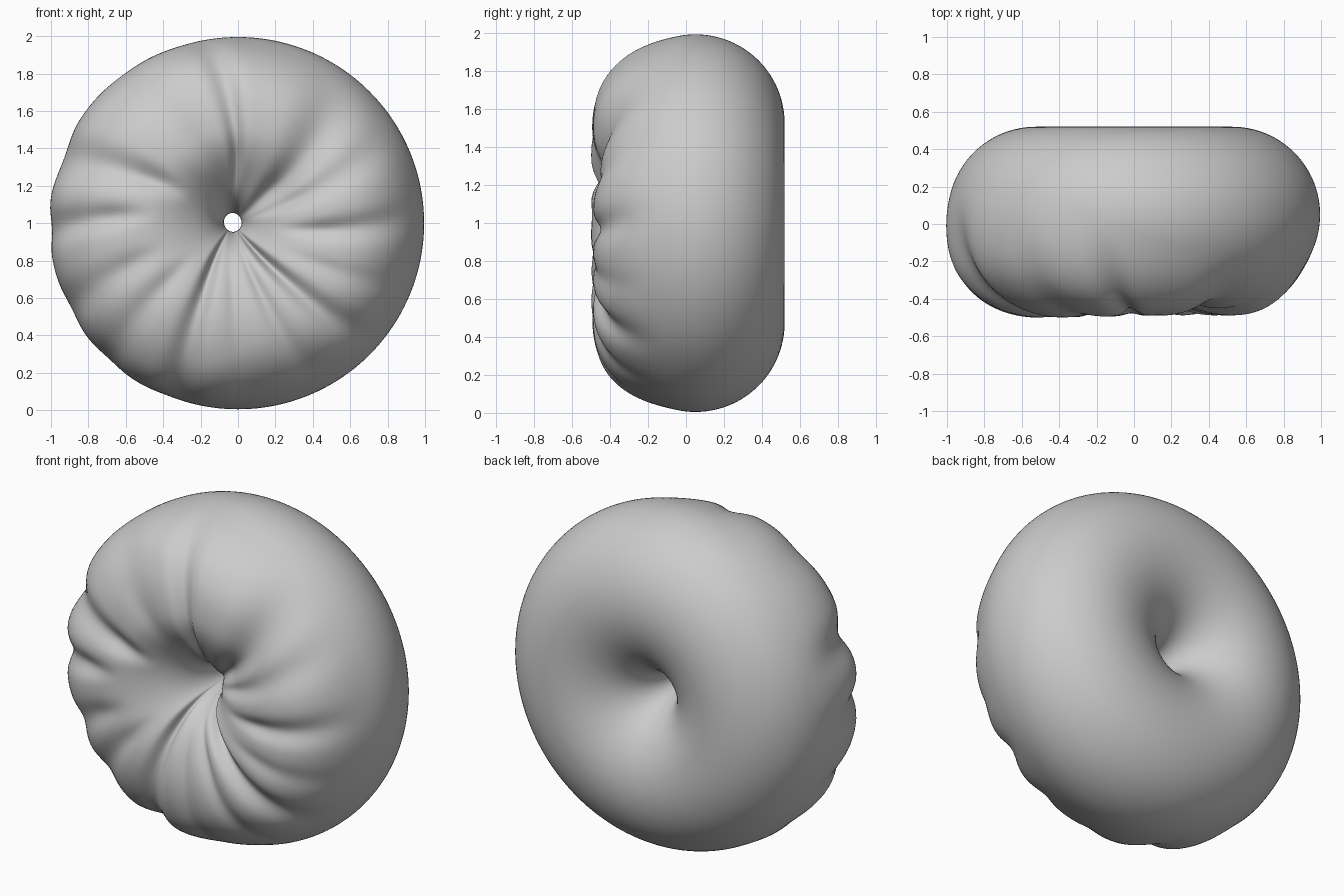
import bpy, bmesh, math
from math import sin, cos, radians, exp, pi

if "Cube" in bpy.data.objects:
    bpy.data.objects.remove(bpy.data.objects["Cube"])

MAJOR, MINOR, YC = 0.525, 0.47, 0.05
NU, NV = 240, 100

# Creases on the front: angle (deg, from +x towards +z), depth, width (deg), start radius
CREASES = [(92, .045, 5, .15), (45, .075, 13, .05), (24, .035, 8, .1), (-4, .04, 6, .25),
           (-27, .015, 5, .3), (-48, .055, 6, .02), (-70, .025, 5, .15), (-92, .015, 5, .2),
           (-115, .055, 6, .05), (-140, .025, 6, .3), (-160, .03, 6, .4), (175, .045, 5, .45),
           (153, .055, 7, .3), (120, .015, 8, .3)]


def smooth(a, b, x):
    t = min(1, max(0, (x - a) / (b - a)))
    return t * t * (3 - 2 * t)


def wrap(d):
    return (d + 180) % 360 - 180


def puff(theta, phi):
    """Outward swelling of the dough, cut by curved creases."""
    p = math.degrees(phi)
    left = smooth(70, 140, abs(wrap(theta)))          # 0 on right, 1 on left
    start = 20 - 40 * left
    w = smooth(start, start + 60, p) * (1 - smooth(125, 190, p))
    r = MAJOR + MINOR * cos(phi)
    t = theta - 14 * (r - 0.5)                        # creases swirl outwards
    d = 0.07 + 0.01 * left
    d -= 0.035 * left * (1 - smooth(0, 65, p))        # flatter outer rim on the left
    # hollow above the hole
    upper = exp(-(wrap(theta - 105) / 60) ** 2)
    d -= 0.06 * upper * (1 - smooth(0.2, 0.5, r))
    for a, depth, width, r0 in CREASES:
        d -= depth * smooth(r0, r0 + .25, r) * exp(-(wrap(t - a) / width) ** 2)
    return w * d


# Ring-shaped bun with its axis along y
bm = bmesh.new()
grid = []
for i in range(NU):
    theta = 360 * i / NU
    th = radians(theta)
    ring = []
    for j in range(NV):
        phi = -pi / 2 + 2 * pi * j / NV
        s = MINOR + puff(theta, phi)
        r = MAJOR + s * cos(phi)
        # the hole sits slightly left of centre
        off = -0.028 * (1 - smooth(0.05, 0.5, r))
        ring.append(bm.verts.new((r * cos(th) + off, YC - s * sin(phi), 1 + r * sin(th))))
    grid.append(ring)
for i in range(NU):
    a, b = grid[i], grid[(i + 1) % NU]
    for j in range(NV):
        k = (j + 1) % NV
        bm.faces.new((a[j], b[j], b[k], a[k]))
bmesh.ops.recalc_face_normals(bm, faces=bm.faces)
for f in bm.faces:
    f.smooth = True
me = bpy.data.meshes.new("ring_bun")
bm.to_mesh(me)
bm.free()
bun = bpy.data.objects.new("ring_bun", me)
bpy.context.collection.objects.link(bun)
